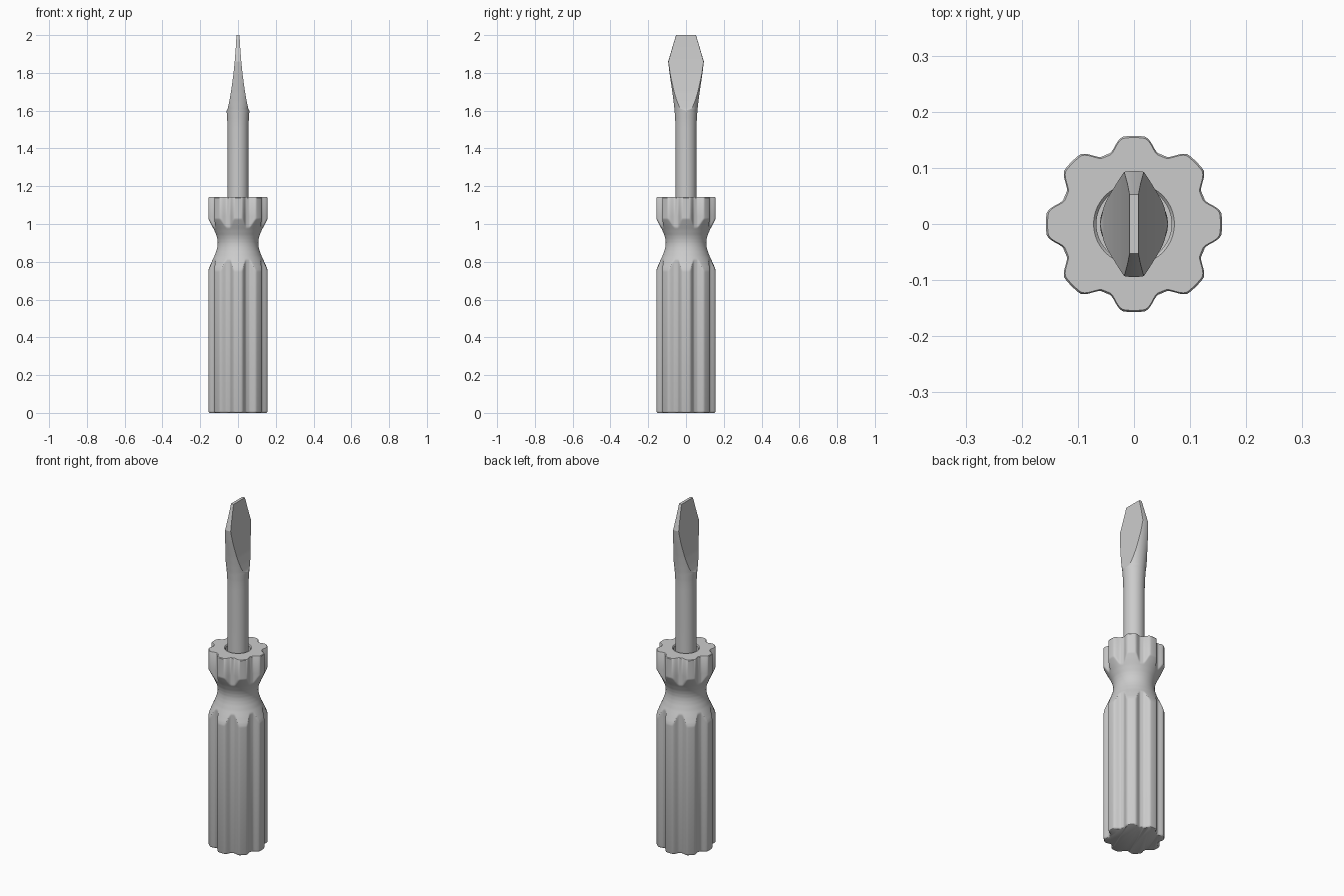
import bpy, bmesh, math

if "Cube" in bpy.data.objects:
    bpy.data.objects.remove(bpy.data.objects["Cube"])

LOBES, SEG = 8, 192


def interp(table, z):
    """Smooth monotone-ish interpolation through (z, value) pairs."""
    if z <= table[0][0]:
        return table[0][1]
    for (z0, a), (z1, b) in zip(table, table[1:]):
        if z <= z1:
            return a + (b - a) * (z - z0) / (z1 - z0)
    return table[-1][1]


def loft(name, rings, angle):
    """Skin a stack of equal-length closed rings and cap both ends."""
    bm = bmesh.new()
    rows = [[bm.verts.new(p) for p in ring] for ring in rings]
    for r0, r1 in zip(rows, rows[1:]):
        n = len(r0)
        for i in range(n):
            j = (i + 1) % n
            bm.faces.new((r0[i], r0[j], r1[j], r1[i]))
    bm.faces.new(rows[0][::-1])
    bm.faces.new(rows[-1])
    bmesh.ops.remove_doubles(bm, verts=bm.verts, dist=1e-5)
    bmesh.ops.recalc_face_normals(bm, faces=bm.faces)
    me = bpy.data.meshes.new(name)
    bm.to_mesh(me)
    bm.free()
    ob = bpy.data.objects.new(name, me)
    bpy.context.collection.objects.link(ob)
    bpy.ops.object.select_all(action='DESELECT')
    ob.select_set(True)
    bpy.context.view_layer.objects.active = ob
    bpy.ops.object.shade_smooth_by_angle(angle=math.radians(angle))
    return ob


# Handle: fluted section trimmed by a waisted turning profile
def flute(a):
    step = 360 / LOBES
    d = abs((math.degrees(a) + step / 2) % step - step / 2)
    t = min(max((d - 6.5) / 13, 0), 1)
    return 0.157 - 0.024 * t * t * (3 - 2 * t)


waist = [(0.75, 0.158), (0.77, 0.152), (0.80, 0.139), (0.83, 0.125), (0.86, 0.114),
         (0.88, 0.109), (0.90, 0.107), (0.92, 0.109), (0.94, 0.114), (0.97, 0.127),
         (1.00, 0.143), (1.02, 0.153), (1.03, 0.158)]


def fluted_ring(z, inset=0.0):
    ring = []
    for i in range(SEG):
        a = 2 * math.pi * i / SEG
        r = min(flute(a), interp(waist, z)) - inset
        ring.append((r * math.cos(a), r * math.sin(a), z))
    return ring


def round_ring(r, z):
    return [(r * math.cos(2 * math.pi * i / SEG), r * math.sin(2 * math.pi * i / SEG), z)
            for i in range(SEG)]


rings = [fluted_ring(0.0, 0.008), fluted_ring(0.003, 0.003), fluted_ring(0.01)]
rings += [fluted_ring(0.74 + 0.006 * k) for k in range(51)]
rings += [fluted_ring(1.138), fluted_ring(1.142, 0.003)]
# shaft socket in the top of the handle
rings += [round_ring(r, z) for r, z in ((0.072, 1.142), (0.067, 1.136), (0.067, 1.09))]
loft("handle", rings, 35)

# Shaft and blade: flaring round bar with two flats that taper to the tip
radius = [(1.08, 0.055), (1.50, 0.0555), (1.55, 0.057), (1.60, 0.0605), (1.65, 0.066),
          (1.70, 0.0725), (1.75, 0.080), (1.80, 0.0875), (1.86, 0.0945), (2.00, 0.053)]
flat = [(1.60, 0.0605), (1.61, 0.0545), (1.65, 0.046), (1.70, 0.037), (1.75, 0.030),
        (1.80, 0.0235), (1.86, 0.0175), (1.93, 0.012), (2.00, 0.008)]


def blade_ring(z, arc=32):
    r = interp(radius, z)
    t = min(interp(flat, z), r)
    if z < 1.605:
        t = r
    start = math.acos(t / r)
    half = [start + (math.pi - 2 * start) * i / arc for i in range(arc + 1)]
    return ([(r * math.cos(a), r * math.sin(a), z) for a in half] +
            [(-r * math.cos(a), -r * math.sin(a), z) for a in half])


heights = [1.08, 1.50] + [1.55 + 0.01 * k for k in range(32)] + [1.895, 1.93, 1.965, 2.0]
loft("shaft_and_blade", [blade_ring(z) for z in heights], 20)
